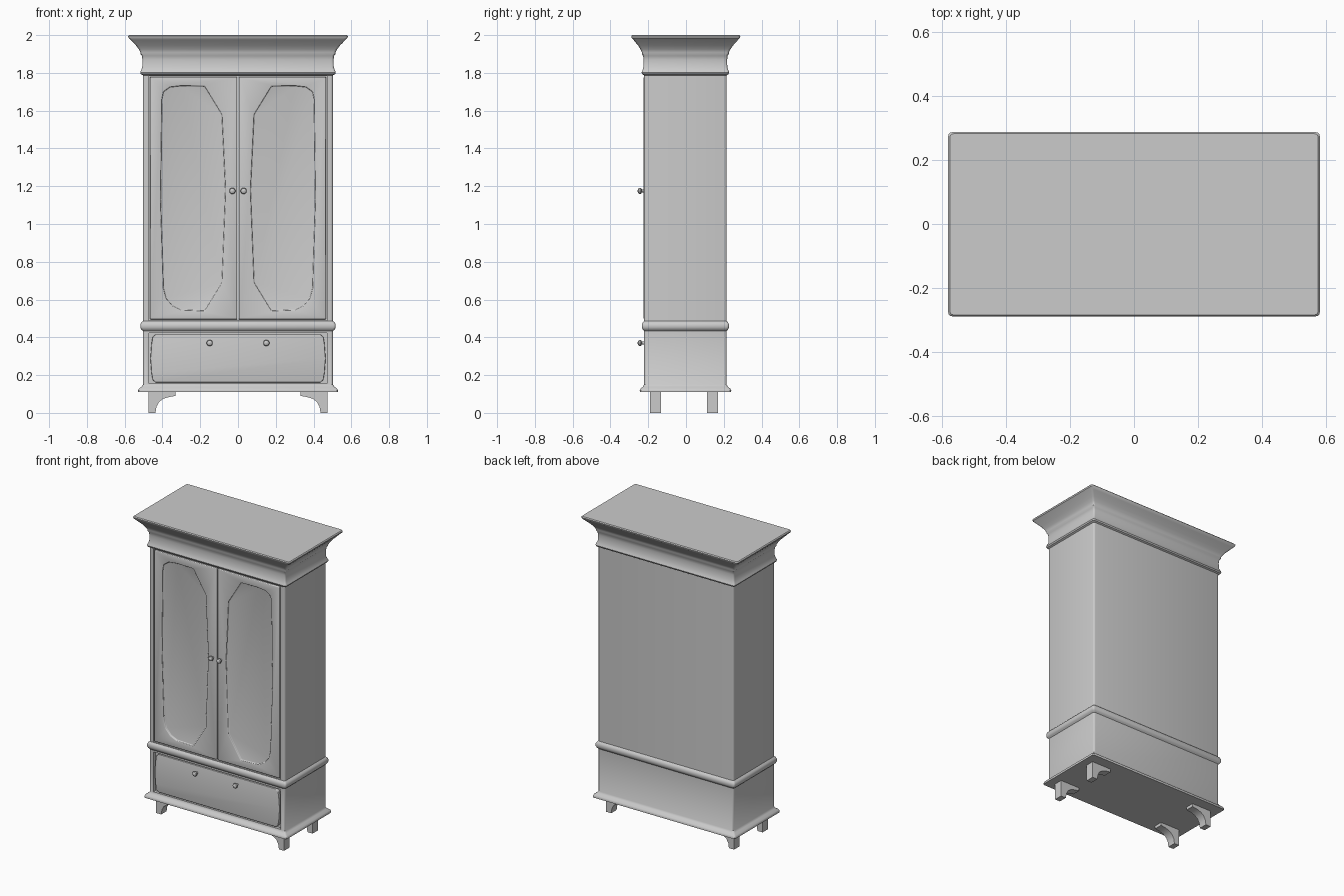
import bpy, bmesh
from math import cos, sin, pi, radians

if "Cube" in bpy.data.objects:
    bpy.data.objects.remove(bpy.data.objects["Cube"])


def finish(bm, name, hidden=False):
    bmesh.ops.recalc_face_normals(bm, faces=bm.faces)
    me = bpy.data.meshes.new(name)
    bm.to_mesh(me)
    bm.free()
    ob = bpy.data.objects.new(name, me)
    bpy.context.collection.objects.link(ob)
    if hidden:
        ob.hide_render = True
        ob.display_type = 'WIRE'
    return ob


def prism(name, pts, y0, y1, hidden=False):
    """Extrude an x,z outline along y."""
    bm = bmesh.new()
    a = [bm.verts.new((x, y0, z)) for x, z in pts]
    b = [bm.verts.new((x, y1, z)) for x, z in pts]
    bm.faces.new(a)
    bm.faces.new(b[::-1])
    n = len(pts)
    for i in range(n):
        bm.faces.new((a[i], b[i], b[(i + 1) % n], a[(i + 1) % n]))
    return finish(bm, name, hidden)


def rect(x0, x1, z0, z1):
    return [(x0, z0), (x1, z0), (x1, z1), (x0, z1)]


def shade(ob, cutters=(), bevel=0):
    bpy.ops.object.select_all(action='DESELECT')
    bpy.context.view_layer.objects.active = ob
    ob.select_set(True)
    for c in cutters:
        m = ob.modifiers.new('cut', 'BOOLEAN')
        m.operation, m.solver, m.object = 'DIFFERENCE', 'EXACT', c
        bpy.ops.object.modifier_apply(modifier=m.name)
    if bevel:
        m = ob.modifiers.new('bevel', 'BEVEL')
        m.width, m.segments, m.limit_method = bevel, 3, 'ANGLE'
        m.angle_limit = radians(40)
        bpy.ops.object.modifier_apply(modifier=m.name)
    bpy.ops.object.shade_smooth_by_angle(angle=radians(35))


def ring(bm, z, o, r=0.012):
    """Rounded rectangle, pushed outward by o from the case walls."""
    x, yf, yb = 0.503 + o, -0.222 - o * 0.85, 0.215 + o * 0.92
    out = []
    for cx, cy, a0 in ((x - r, yb - r, 0), (-x + r, yb - r, 90),
                       (-x + r, yf + r, 180), (x - r, yf + r, 270)):
        for k in range(4):
            a = radians(a0 + 30 * k)
            out.append(bm.verts.new((cx + r * cos(a), cy + r * sin(a), z)))
    return out


# Case: moulding profile (height, outward offset) swept round the plan
profile = [(0.11, 0.026), (0.118, 0.027), (0.128, 0.022), (0.138, 0.008), (0.15, 0.0),
           (0.434, 0.0), (0.442, 0.009), (0.452, 0.014), (0.468, 0.014), (0.478, 0.009),
           (0.486, 0.0), (1.787, 0.0), (1.793, 0.011), (1.802, 0.015), (1.812, 0.011),
           (1.83, 0.004), (1.87, 0.003), (1.89, 0.006), (1.9, 0.013), (1.908, 0.013),
           (1.925, 0.022), (1.945, 0.037), (1.962, 0.054), (1.975, 0.066),
           (1.985, 0.077), (1.994, 0.079), (2.0, 0.074)]
bm = bmesh.new()
rings = [ring(bm, z, o) for z, o in profile]
for a, b in zip(rings, rings[1:]):
    for i in range(len(a)):
        j = (i + 1) % len(a)
        bm.faces.new((a[i], a[j], b[j], b[i]))
bm.faces.new(rings[0][::-1])
bm.faces.new(rings[-1])
case = finish(bm, 'case')
openings = [prism('door_opening_cutter', rect(-0.472, 0.472, 0.49, 1.784), -0.4, -0.198, True),
            prism('drawer_opening_cutter', rect(-0.472, 0.472, 0.155, 0.422), -0.4, -0.202, True)]
shade(case, openings)

# Doors with sunken shaped panels
panel = [(0.177, 1.73), (0.085, 1.58), (0.066, 1.18), (0.085, 0.69), (0.177, 0.54),
         (0.30, 0.545), (0.345, 0.565), (0.38, 0.605), (0.395, 0.66), (0.41, 1.13),
         (0.403, 1.66), (0.395, 1.70), (0.36, 1.725), (0.30, 1.732)]
for side, s in (('left', -1), ('right', 1)):
    door = prism(side + '_door', rect(s * 0.004, s * 0.466, 0.495, 1.779), -0.224, -0.196)
    cut = prism(side + '_panel_cutter', [(s * x, z) for x, z in panel], -0.4, -0.214, True)
    shade(door, [cut], 0.007)

# Drawer front with softened, slightly bowed ends
half = [(0.435, 0.161), (0.452, 0.175), (0.458, 0.21), (0.464, 0.288),
        (0.458, 0.366), (0.452, 0.402), (0.435, 0.416)]
drawer = prism('drawer_front', half + [(-x, z) for x, z in half[::-1]], -0.222, -0.2)
shade(drawer, (), 0.004)

# Knobs turned from a small profile (distance outward, radius)
knob = [(0.0, 0.008), (0.014, 0.007), (0.018, 0.014), (0.025, 0.0165),
        (0.032, 0.014), (0.036, 0.007), (0.037, 0.001)]
for name, kx, kz in (('door_knob', 0.03, 1.175), ('drawer_knob', 0.15, 0.37)):
    for s in (-1, 1):
        bm = bmesh.new()
        loops = [[bm.verts.new((s * kx + r * cos(k * pi / 8), -0.219 - d,
                                kz + r * sin(k * pi / 8))) for k in range(16)]
                 for d, r in knob]
        for a, b in zip(loops, loops[1:]):
            for i in range(16):
                j = (i + 1) % 16
                bm.faces.new((a[i], a[j], b[j], b[i]))
        bm.faces.new(loops[0])
        bm.faces.new(loops[-1])
        shade(finish(bm, name))

# Bracket feet
foot = [(0.475, 0.0), (0.475, 0.115), (0.33, 0.115), (0.33, 0.09), (0.365, 0.084),
        (0.395, 0.075), (0.418, 0.058), (0.432, 0.032), (0.437, 0.0)]
for place, y0 in (('front', -0.19), ('back', 0.112)):
    for s in (-1, 1):
        shade(prism(place + '_foot', [(s * x, z) for x, z in foot], y0, y0 + 0.057))
